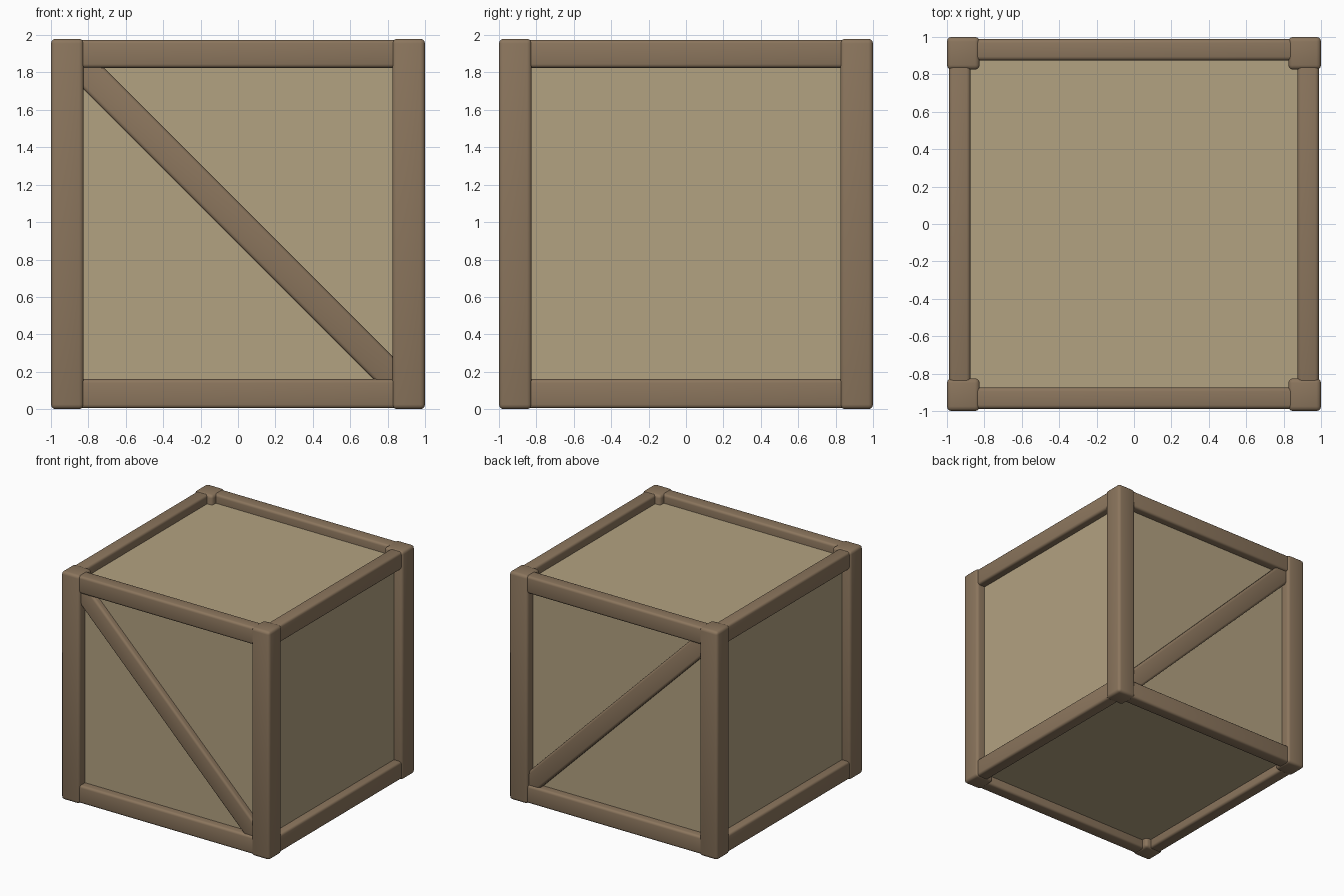
import bpy, bmesh, math
from mathutils import Matrix

if "Cube" in bpy.data.objects:
    bpy.data.objects.remove(bpy.data.objects["Cube"])


def material(name, color):
    m = bpy.data.materials.new(name)
    m.diffuse_color = (*color, 1)
    m.use_nodes = True
    m.node_tree.nodes["Principled BSDF"].inputs["Base Color"].default_value = m.diffuse_color
    return m


FRAME = material("frame_wood", (0.26, 0.18, 0.11))
PANEL = material("panel_wood", (0.45, 0.36, 0.22))


def box(name, lo, hi, mat, bevel=0.0, tilt=0.0):
    """Rounded box between two corners, optionally tilted about its y axis."""
    size = [b - a for a, b in zip(lo, hi)]
    centre = [(a + b) / 2 for a, b in zip(lo, hi)]
    bm = bmesh.new()
    bmesh.ops.create_cube(bm, size=1, matrix=Matrix.Diagonal((*size, 1)))
    if bevel:
        bmesh.ops.bevel(bm, geom=bm.edges[:], offset=bevel, segments=3,
                        profile=0.5, affect='EDGES')
    mesh = bpy.data.meshes.new(name)
    bm.to_mesh(mesh)
    bm.free()
    mesh.materials.append(mat)
    ob = bpy.data.objects.new(name, mesh)
    bpy.context.collection.objects.link(ob)
    ob.location = centre
    ob.rotation_euler.y = tilt
    if bevel:
        bpy.ops.object.select_all(action='DESELECT')
        ob.select_set(True)
        bpy.context.view_layer.objects.active = ob
        bpy.ops.object.shade_smooth_by_angle(angle=math.radians(40))
    return ob


H = 1.98                      # crate height
IN, OUT = 0.875, 0.988        # rail inner and outer faces
POST = 0.825                  # post inner face


def span(sign, a, b):
    return sorted((sign * a, sign * b))


# Inner crate body, its faces recessed behind the frame
box("crate_panels", (-0.92, -0.92, 0.08), (0.92, 0.92, H - 0.08), PANEL)

# Corner posts
for sx in (-1, 1):
    for sy in (-1, 1):
        (x0, x1), (y0, y1) = span(sx, POST, 1), span(sy, POST, 1)
        box("corner_post", (x0, y0, 0), (x1, y1, H), FRAME, 0.025)

# Bottom and top rails on all four sides
for level, z0, z1 in (("bottom", 0.005, 0.16), ("top", 1.825, H - 0.005)):
    for s in (-1, 1):
        a, b = span(s, IN, OUT)
        box(level + "_rail_x", (-0.9, a, z0), (0.9, b, z1), FRAME, 0.02)
        box(level + "_rail_y", (a, -0.9, z0), (b, 0.9, z1), FRAME, 0.02)

# Diagonal braces on front and back
for name, s in (("front_brace", -1), ("back_brace", 1)):
    a, b = span(s, 0.88, 0.972)
    box(name, (-1.25, a, 0.917), (1.25, b, 1.075), FRAME, 0.02, math.radians(45))
